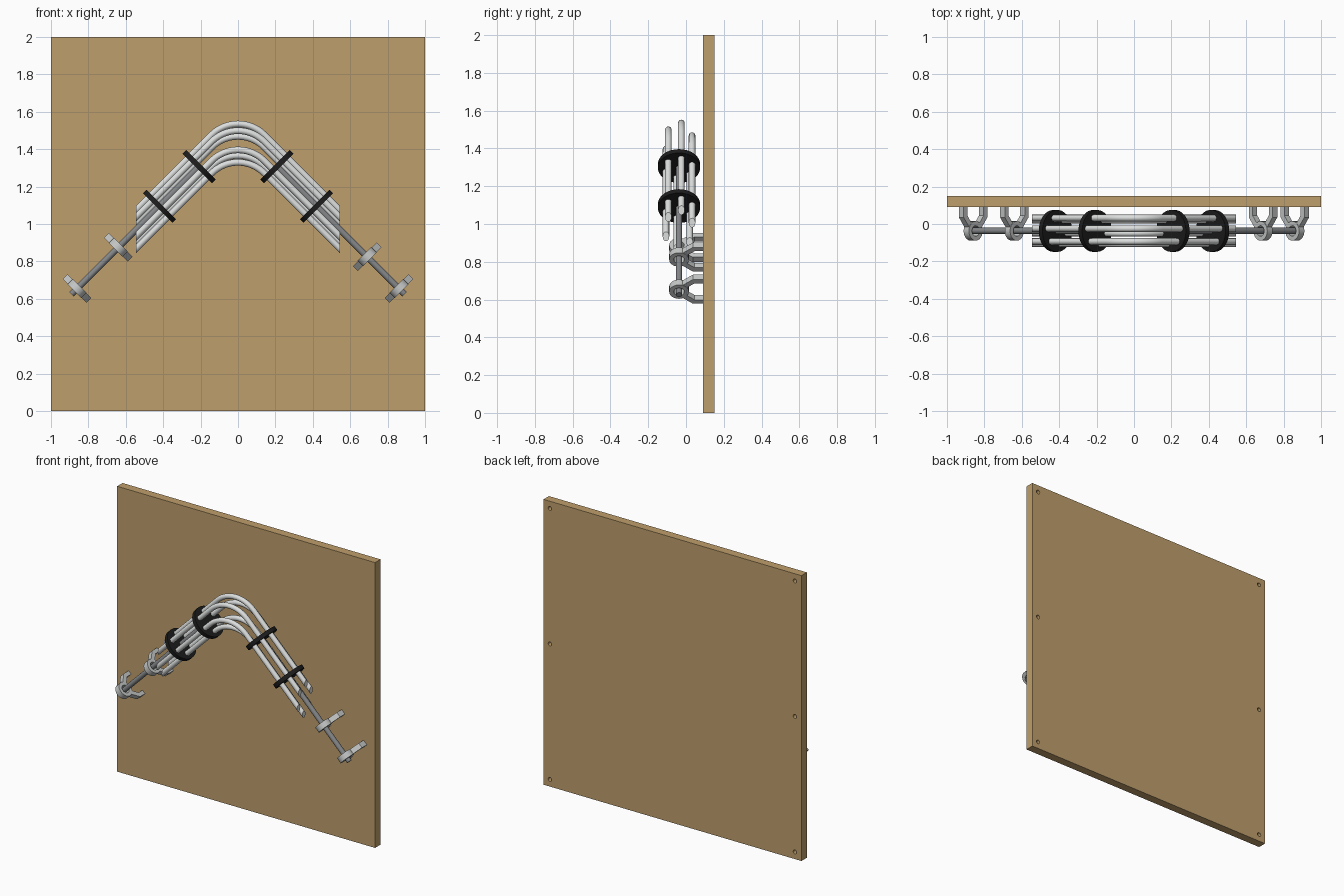
import bpy, bmesh, math
from mathutils import Matrix, Vector

if "Cube" in bpy.data.objects:
    bpy.data.objects.remove(bpy.data.objects["Cube"])

YC = -0.037      # depth of the assembly axis
CORNER = 1.515   # height where the two sloping axes would meet
Q = math.sqrt(0.5)


def material(name, rgb):
    m = bpy.data.materials.new(name)
    m.diffuse_color = (*rgb, 1)
    m.use_nodes = True
    m.node_tree.nodes["Principled BSDF"].inputs["Base Color"].default_value = m.diffuse_color
    return m


WOOD = material("wood", (0.52, 0.345, 0.15))
TUBE = material("light_metal", (0.72, 0.73, 0.73))
CLAMP = material("clamp_grey", (0.56, 0.57, 0.57))
ROD = material("dark_steel", (0.23, 0.24, 0.25))
BLACK = material("black_rubber", (0.012, 0.012, 0.012))


def finish(name, bm, mat, smooth=True):
    bmesh.ops.recalc_face_normals(bm, faces=bm.faces)
    me = bpy.data.meshes.new(name)
    bm.to_mesh(me)
    bm.free()
    me.materials.append(mat)
    ob = bpy.data.objects.new(name, me)
    bpy.context.collection.objects.link(ob)
    bpy.ops.object.select_all(action='DESELECT')
    ob.select_set(True)
    bpy.context.view_layer.objects.active = ob
    if smooth:
        bpy.ops.object.shade_smooth_by_angle(angle=math.radians(35))
    return ob


def axis_frame(side, x):
    """Frame on a sloping axis: local X across it, Y in depth, Z along it."""
    u, y = Vector((side * Q, 0, Q)), Vector((0, 1, 0))
    m = Matrix((u, y, u.cross(y))).transposed().to_4x4()
    return Matrix.Translation((side * x, YC, CORNER - x)) @ m


def cylinder(bm, r, depth, mat4, seg=32):
    bmesh.ops.create_cone(bm, cap_ends=True, segments=seg, radius1=r, radius2=r,
                          depth=depth, matrix=mat4)


def prism(bm, pts, depth):
    lo = [bm.verts.new((x, y, -depth / 2)) for x, y in pts]
    face = bm.faces.new(lo)
    ext = bmesh.ops.extrude_face_region(bm, geom=[face])["geom"]
    bmesh.ops.translate(bm, vec=(0, 0, depth),
                        verts=[v for v in ext if isinstance(v, bmesh.types.BMVert)])


# back board with six blind screw holes at the rear
bm = bmesh.new()
bmesh.ops.create_cube(bm, size=1, matrix=Matrix.Translation((0, 0.12, 1)) @ Matrix.Diagonal((2, 0.06, 2, 1)))
board = finish("back_board", bm, WOOD, False)
bm = bmesh.new()
for x in (-0.95, 0.95):
    for z in (0.05, 1.0, 1.95):
        cylinder(bm, 0.014, 0.06, Matrix.Translation((x, 0.15, z)) @ Matrix.Rotation(math.pi / 2, 4, 'X'), 16)
cutter = finish("screw_hole_cutter", bm, WOOD, False)
cutter.hide_render = True
mod = board.modifiers.new("screw_holes", 'BOOLEAN')
mod.object, mod.solver = cutter, 'EXACT'
bpy.context.view_layer.objects.active = board
bpy.ops.object.modifier_apply(modifier=mod.name)
bpy.data.objects.remove(cutter)


# bent tubes: one filleted path, copied around a hexagon
def bent_tube(name, y, dz, r=0.0175, bend=0.2, end=0.545, steps=20, seg=16):
    apex_c = CORNER + dz - bend / Q              # centre height of the bend
    path = []
    for i in range(steps + 1):
        a = math.radians(-45 + 90 * i / steps)
        path.append((bend * math.sin(a), apex_c + bend * math.cos(a), a))
    path = [(-end, CORNER + dz - end, path[0][2])] + path + [(end, CORNER + dz - end, path[-1][2])]
    bm = bmesh.new()
    rings = []
    for k, (x, z, a) in enumerate(path):
        cut = k in (0, len(path) - 1)            # ends are cut vertically
        nx, nz = (0, 1 / Q) if cut else (math.sin(a), math.cos(a))
        rings.append([bm.verts.new((x + r * math.cos(t) * nx, y + r * math.sin(t), z + r * math.cos(t) * nz))
                      for t in (2 * math.pi * j / seg for j in range(seg))])
    for a, b in zip(rings, rings[1:]):
        for j in range(seg):
            bm.faces.new((a[j], a[j - 1], b[j - 1], b[j]))
    bm.faces.new(rings[0])
    bm.faces.new(rings[-1])
    finish(name, bm, TUBE)


for i in range(6):
    t = math.radians(9.7 + 60 * i)
    bent_tube(f"bent_tube_{i + 1}", YC + 0.0736 * math.sin(t), 0.0736 * math.cos(t) / Q)

# clamp outline: splayed arm reaching the board, in local across/depth coordinates
ARM = [(0.022, 0.032), (0.062, 0.083), (0.062, 0.13), (0.09, 0.13), (0.09, 0.073), (0.044, 0.015)]


def clamp(name, side, x):
    bm = bmesh.new()
    seg, w = 24, 0.04
    loops = []
    for r, z in ((0.052, -w / 2), (0.052, w / 2), (0.028, w / 2), (0.028, -w / 2)):
        loops.append([bm.verts.new((r * math.cos(2 * math.pi * j / seg), r * math.sin(2 * math.pi * j / seg), z))
                      for j in range(seg)])
    for k in range(4):
        a, b = loops[k - 1], loops[k]
        for j in range(seg):
            bm.faces.new((a[j - 1], a[j], b[j], b[j - 1]))
    for s in (1, -1):
        prism(bm, [(s * px, py) for px, py in ARM], w * 0.9)
    bmesh.ops.transform(bm, matrix=axis_frame(side, x), verts=bm.verts)
    finish(name, bm, CLAMP)


for side, label, clamps in ((-1, "left", (0.64, 0.86)), (1, "right", (0.69, 0.86))):
    # straight support rod
    bm = bmesh.new()
    cylinder(bm, 0.017, (0.89 - 0.2) / Q, axis_frame(side, (0.89 + 0.2) / 2), 16)
    finish(f"{label}_support_rod", bm, ROD)
    # black spacer discs
    for n, x in enumerate((0.208, 0.42)):
        bm = bmesh.new()
        cylinder(bm, 0.112, 0.028, axis_frame(side, x), 48)
        finish(f"{label}_spacer_disc_{n + 1}", bm, BLACK)
    # wall clamps holding the rod
    for n, x in enumerate(clamps):
        clamp(f"{label}_wall_clamp_{n + 1}", side, x)
